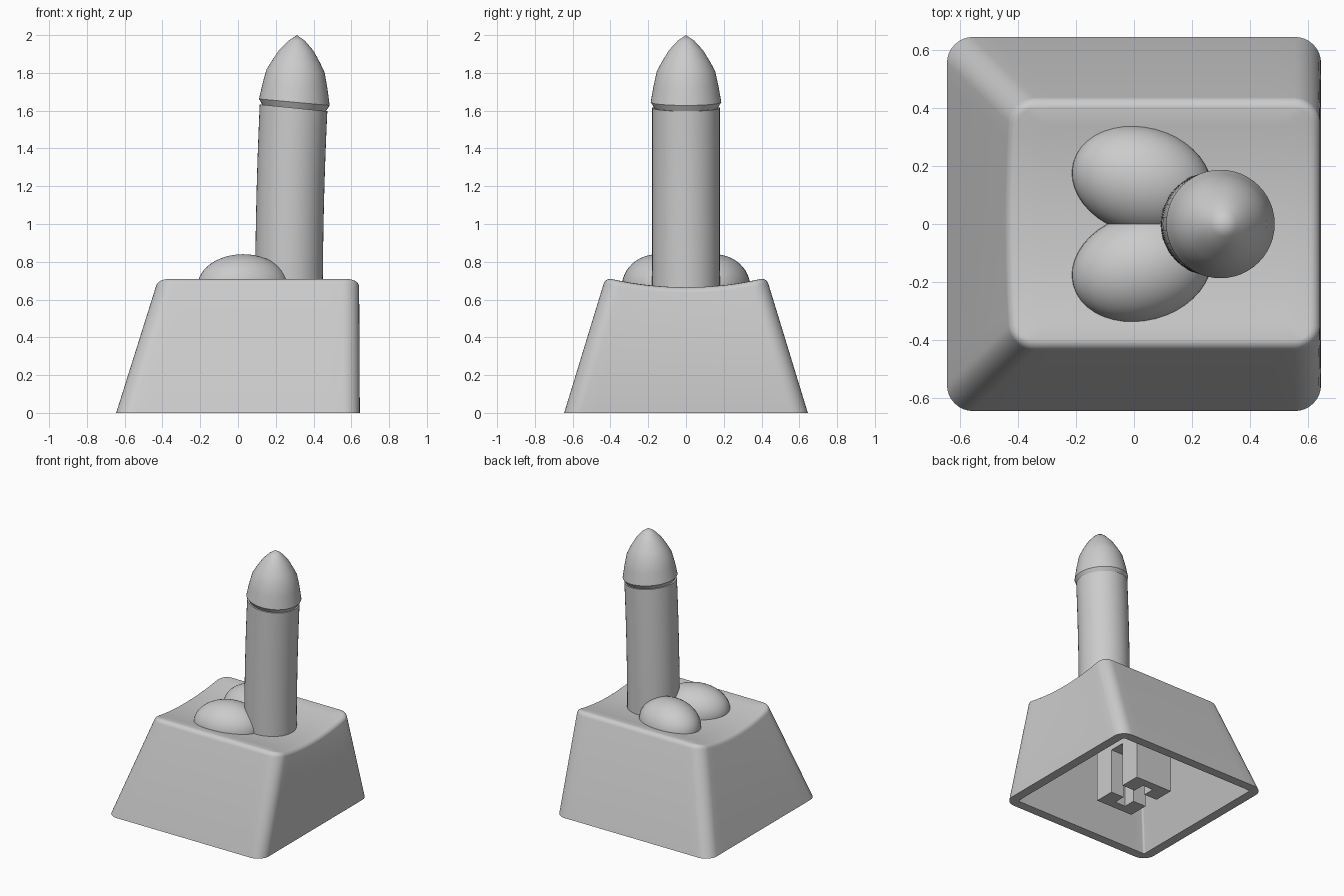
import bpy
import bmesh
from math import sin, cos, pi, radians
from mathutils import Matrix

cube = bpy.data.objects.get("Cube")
if cube:
    bpy.data.objects.remove(cube, do_unlink=True)

grey = bpy.data.materials.new("plain grey")
grey.use_nodes = True
grey.diffuse_color = (0.6, 0.6, 0.6, 1)
grey.node_tree.nodes["Principled BSDF"].inputs["Base Color"].default_value = (0.6, 0.6, 0.6, 1)


def finish(name, bm, angle=35):
    """Turn a bmesh into a named, smooth-shaded object with sharp creases."""
    bmesh.ops.recalc_face_normals(bm, faces=bm.faces[:])
    mesh = bpy.data.meshes.new(name)
    bm.to_mesh(mesh)
    bm.free()
    mesh.materials.append(grey)
    mesh.shade_smooth()
    mesh.set_sharp_from_angle(angle=radians(angle))
    obj = bpy.data.objects.new(name, mesh)
    bpy.context.collection.objects.link(obj)
    return obj


def loft(bm, rings):
    """Skin a list of equally sized point rings and return the vertex rings."""
    loops = [[bm.verts.new(p) for p in ring] for ring in rings]
    for a, b in zip(loops, loops[1:]):
        for i in range(len(a)):
            j = (i + 1) % len(a)
            bm.faces.new((a[i], a[j], b[j], b[i]))
    return loops


def fan(bm, loop, point):
    tip = bm.verts.new(point)
    for i, v in enumerate(loop):
        bm.faces.new((v, loop[(i + 1) % len(loop)], tip))


def rounded_rect(x0, x1, y0, y1, r, arc=8, side=14):
    """Counter-clockwise rounded rectangle with subdivided sides."""
    centres = [(x1 - r, y1 - r), (x0 + r, y1 - r), (x0 + r, y0 + r), (x1 - r, y0 + r)]
    arcs = [[(cx + r * cos((q + k / arc) * pi / 2), cy + r * sin((q + k / arc) * pi / 2))
             for k in range(arc + 1)] for q, (cx, cy) in enumerate(centres)]
    points = []
    for q, part in enumerate(arcs):
        points += part
        (ax, ay), (bx, by) = part[-1], arcs[(q + 1) % 4][0]
        points += [(ax + (bx - ax) * k / side, ay + (by - ay) * k / side)
                   for k in range(1, side)]
    return points


# Base: tapered hollow block with one upright side and a dished top
HEIGHT, FILLET, LEAN = 0.71, 0.038, radians(17)


def dip(y):
    return 0.045 * max(0, 1 - (y / 0.4) ** 2)


foot = rounded_rect(-0.645, 0.645, -0.645, 0.645, 0.09)
rings = [
    [(x, y, 0.55) for x, y in rounded_rect(-0.4, 0.55, -0.4, 0.4, 0.01)],
    [(x, y, 0) for x, y in rounded_rect(-0.575, 0.575, -0.575, 0.575, 0.015)],
    [(x, y, 0) for x, y in foot],
]
# Fillet rings, slid down the sloping walls where the top dips
for step in range(6):
    a = LEAN + step / 5 * (pi / 2 - LEAN)
    inset = FILLET * (0.74 - cos(a))
    crown = rounded_rect(-0.422 + inset, 0.643 - FILLET * (1 - cos(a)),
                         -0.428 + inset, 0.428 - inset, 0.08 - inset)
    ring = []
    for (fx, fy), (tx, ty) in zip(foot, crown):
        drop = dip(ty)
        t = 1 - drop / HEIGHT
        ring.append((fx + (tx - fx) * t, fy + (ty - fy) * t,
                     HEIGHT - FILLET * (1 - sin(a)) - drop))
    rings.append(ring)
mid_x = 0.114
for s in (0.85, 0.7, 0.55, 0.4, 0.2):
    rings.append([(mid_x + (x - mid_x) * s, y * s, HEIGHT - dip(y * s)) for x, y, z in rings[8]])

bm = bmesh.new()
loops = loft(bm, rings)
bm.faces.new(loops[0])
fan(bm, loops[-1], (mid_x, 0, HEIGHT - dip(0)))
finish("base_block", bm)

# Socket under the base: two mirrored brackets leave a cross-shaped slot
bracket = [(0.155, 0.06), (0.155, 0.215), (-0.155, 0.215), (-0.155, 0.06),
           (-0.045, 0.06), (-0.045, 0.15), (0.045, 0.15), (0.045, 0.06)]
for side, word in ((1, "back"), (-1, "front")):
    bm = bmesh.new()
    ends = loft(bm, [[(x, side * y, z) for x, y in bracket] for z in (0, 0.34)])
    for end in ends:
        bm.faces.new(end)
    finish("socket_bracket_" + word, bm)
bm = bmesh.new()
bmesh.ops.create_cube(bm, size=1, matrix=Matrix.Translation((0, 0, 0.45))
                      @ Matrix.Diagonal((0.31, 0.43, 0.22, 1)))
finish("socket_root", bm)


# Column and cap: round sections along a gently leaning line
def section(z, r, centre, slope, count=48):
    return [(centre + r * cos(2 * pi * i / count), r * sin(2 * pi * i / count),
             z - slope * r * cos(2 * pi * i / count)) for i in range(count)]


rings = []
for k in range(13):
    t = k / 12
    rings.append(section(0.6 + 1.015 * t, 0.179, 0.27 + 0.024 * t * t, 0.1 * t))
bm = bmesh.new()
loops = loft(bm, rings)
bm.faces.new(loops[0])
bm.faces.new(loops[-1])
finish("column", bm)

cap_profile = [(1.614, 0.168), (1.645, 0.187), (1.73, 0.172), (1.81, 0.154),
               (1.86, 0.127), (1.92, 0.09), (1.97, 0.044)]
rings = []
for z, r in cap_profile:
    t = (z - 1.614) / 0.386
    rings.append(section(z, r, 0.297 + 0.015 * t, 0.1 * (1 - t)))
bm = bmesh.new()
loops = loft(bm, rings)
bm.faces.new(loops[0])
fan(bm, loops[-1], (0.312, 0, 2.0))
finish("pointed_cap", bm)

# Two mirrored egg-shaped mounds sunk into the top
for side, word in ((1, "back"), (-1, "front")):
    bm = bmesh.new()
    bmesh.ops.create_uvsphere(bm, u_segments=40, v_segments=24, radius=1)
    bm.transform(Matrix.Translation((0.027, side * 0.15, 0.67))
                 @ Matrix.Rotation(radians(-15 * side), 4, 'Z')
                 @ Matrix.Diagonal((0.245, 0.185, 0.17, 1)))
    cut = bmesh.ops.bisect_plane(bm, geom=bm.verts[:] + bm.edges[:] + bm.faces[:],
                                 plane_co=(0, 0, 0.6), plane_no=(0, 0, -1), clear_outer=True)
    rim = [e for e in cut["geom_cut"] if isinstance(e, bmesh.types.BMEdge)]
    bmesh.ops.holes_fill(bm, edges=rim)
    finish("mound_" + word, bm)
